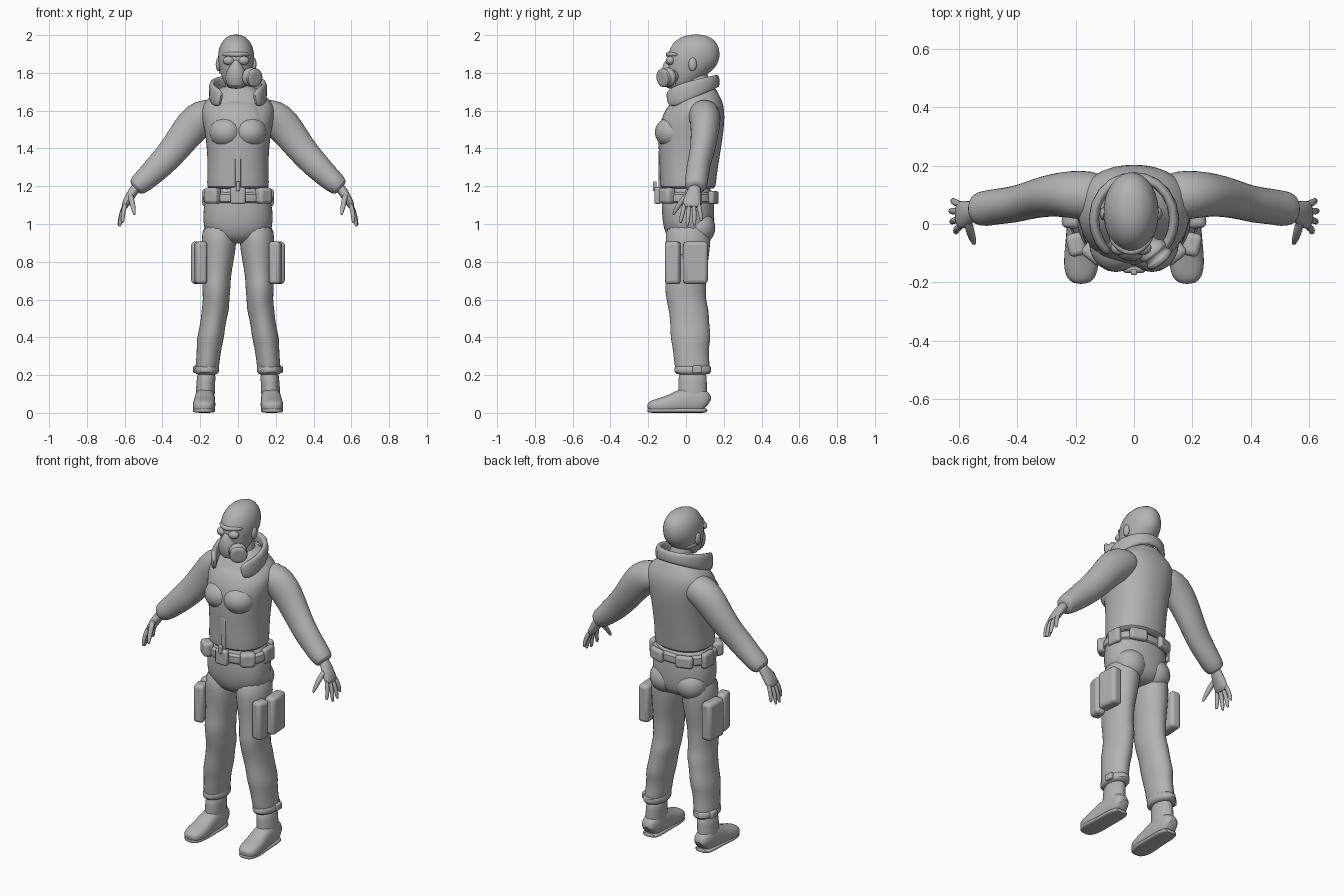
import bpy, bmesh, math
from mathutils import Vector, Matrix

grey = bpy.data.materials.new("cloth grey")
grey.diffuse_color = (0.45, 0.45, 0.45, 1)


def finish(name, bm, mirror=False, subsurf=0, bevel=0, angle=50):
    bmesh.ops.recalc_face_normals(bm, faces=bm.faces)
    me = bpy.data.meshes.new(name)
    bm.to_mesh(me)
    bm.free()
    ob = bpy.data.objects.new(name, me)
    bpy.context.collection.objects.link(ob)
    me.materials.append(grey)
    if bevel:
        m = ob.modifiers.new("bevel", 'BEVEL')
        m.width, m.segments = bevel, 3
    if subsurf:
        ob.modifiers.new("smooth", 'SUBSURF').levels = subsurf
    if mirror:
        ob.modifiers.new("mirror", 'MIRROR').use_mirror_merge = False
    bpy.ops.object.select_all(action='DESELECT')
    ob.select_set(True)
    bpy.context.view_layer.objects.active = ob
    bpy.ops.object.shade_smooth_by_angle(angle=math.radians(angle))
    return ob


def loft(name, rows, ref=None, n=16, power=1.0, mirror=False, floor=False, subsurf=1):
    """Skin rings (x, y, z, a, b); level rings, or across the path with a along ref."""
    bm = bmesh.new()
    pts = [Vector(r[:3]) for r in rows]
    rings = []
    for i, r in enumerate(rows):
        u, v = Vector((1, 0, 0)), Vector((0, 1, 0))
        if ref:
            t = (pts[min(i + 1, len(pts) - 1)] - pts[max(i - 1, 0)]).normalized()
            u = Vector(ref)
            u = (u - t * u.dot(t)).normalized()
            v = t.cross(u)
        ring = []
        for k in range(n):
            c, s = math.cos(math.tau * k / n), math.sin(math.tau * k / n)
            c = math.copysign(abs(c) ** power, c)
            s = math.copysign(abs(s) ** power, s)
            p = pts[i] + u * r[3] * c + v * r[4] * s
            if floor:
                p.z = max(p.z, 0)
            ring.append(bm.verts.new(p))
        rings.append(ring)
    for p, q in zip(rings, rings[1:]):
        for k in range(n):
            bm.faces.new((p[k], p[(k + 1) % n], q[(k + 1) % n], q[k]))
    bm.faces.new(rings[0])
    bm.faces.new(rings[-1])
    return finish(name, bm, mirror, subsurf)


def ball(name, loc, size, mirror=False):
    bm = bmesh.new()
    bmesh.ops.create_uvsphere(bm, u_segments=20, v_segments=12, radius=1,
                              matrix=Matrix.Translation(loc) @ Matrix.Diagonal((*size, 1)))
    return finish(name, bm, mirror)


def box(name, loc, size, bevel, mirror=False, turn=0):
    bm = bmesh.new()
    bmesh.ops.create_cube(bm, size=1, matrix=Matrix.Translation(loc)
                          @ Matrix.Rotation(math.radians(turn), 4, 'Z') @ Matrix.Diagonal((*size, 1)))
    return finish(name, bm, mirror, bevel=bevel)


# Trousers: hips, legs with knee bulges and cloth folds
loft("hips", [(0, .01, 1.22, .155, .13), (0, .01, 1.12, .178, .14), (0, .012, 1.02, .19, .14),
              (0, .018, .95, .175, .13), (0, .02, .91, .11, .10), (0, .02, .895, .04, .06)], n=24, power=.9)
ball("buttock", (.085, .07, .98), (.09, .085, .09), True)
loft("trouser_leg", [(.1, .015, 1.02, .088, .125), (.1, .01, .9, .097, .122), (.108, .008, .8, .085, .112),
                     (.113, .0, .71, .075, .106), (.115, -.003, .67, .078, .112), (.115, .0, .6, .07, .106),
                     (.12, .015, .545, .075, .108), (.128, .018, .5, .069, .105), (.138, .022, .44, .07, .107),
                     (.147, .025, .39, .073, .108), (.152, .025, .35, .067, .098), (.158, .028, .29, .064, .095),
                     (.164, .035, .235, .064, .095), (.166, .035, .2, .056, .085)], mirror=True)
loft("trouser_cuff", [(.164, .035, .255, .055, .085), (.164, .036, .245, .066, .1),
                      (.166, .036, .215, .068, .102), (.166, .036, .2, .055, .085)], mirror=True)
box("cuff_tab", (.222, .06, .23), (.03, .05, .04), .008, True)

# Boots
loft("boot_shaft", [(.166, .036, .23, .052, .08), (.17, .035, .16, .05, .075),
                    (.174, .035, .1, .052, .08), (.175, .035, .04, .052, .08)], mirror=True)
loft("boot_foot", [(.174, .118, .045, .03, .03), (.174, .105, .06, .048, .06), (.174, .05, .07, .054, .075),
                   (.176, -.02, .063, .055, .068), (.178, -.08, .047, .06, .05), (.181, -.14, .036, .062, .042),
                   (.183, -.185, .032, .052, .034), (.183, -.205, .028, .025, .018)],
     ref=(1, 0, 0), power=.8, mirror=True, floor=True)
loft("boot_sole", [(.175, .116, .013, .04, .013), (.175, .07, .013, .058, .013), (.176, -.03, .013, .054, .013),
                   (.181, -.13, .013, .064, .013), (.183, -.19, .013, .05, .013), (.183, -.206, .013, .02, .01)],
     ref=(1, 0, 0), power=.6, mirror=True, floor=True)

# Jacket
loft("jacket", [(0, .01, 1.185, .15, .13), (0, .01, 1.19, .166, .148), (0, .012, 1.25, .163, .15),
                (0, .018, 1.35, .162, .16), (0, .022, 1.45, .17, .172), (0, .032, 1.53, .185, .172),
                (0, .05, 1.6, .2, .155), (0, .068, 1.655, .175, .125), (0, .07, 1.70, .115, .095),
                (0, .07, 1.74, .08, .08)], n=28, power=.88)
ball("chest_panel", (.062, -.065, 1.485), (.092, .1, .085), True)
loft("chest_bib", [(0, -.055, 1.42, .12, .07), (0, -.06, 1.47, .15, .09), (0, -.05, 1.55, .15, .085),
                   (0, -.03, 1.62, .12, .075), (0, -.01, 1.66, .09, .05)], power=.85)
box("front_flap", (0, -.137, 1.29), (.03, .016, .2), .006)

# Collar: a tilted band, low and open at the front, high behind the head
half = [(.085, -.095, 1.66, .03, .012), (.105, -.085, 1.665, .05, .018), (.14, -.02, 1.69, .056, .019),
        (.138, .07, 1.725, .045, .019), (.08, .148, 1.752, .036, .018)]
loft("collar", half + [(0, .168, 1.758, .034, .018)] + [(-r[0], *r[1:]) for r in half[::-1]],
     ref=(0, 0, 1), n=12, power=.75)

# Belt with buckle and pouches
loft("belt", [(0, .01, 1.105, .17, .13), (0, .01, 1.112, .186, .148), (0, .01, 1.165, .184, .15),
              (0, .01, 1.172, .165, .13)], n=28, power=.88)
box("belt_buckle", (0, -.15, 1.15), (.08, .035, .09), .012)
box("buckle_clip", (0, -.165, 1.20), (.022, .02, .05), .006)
box("belt_pouch_front", (.135, -.1, 1.15), (.085, .06, .085), .018, True, 38)
box("belt_pouch_side", (.172, .04, 1.14), (.035, .09, .09), .014, True)
box("belt_pouch_back", (.09, .145, 1.14), (.1, .035, .07), .014, True, -18)

# Thigh pouches
box("thigh_pouch_front", (.198, -.07, .795), (.062, .08, .225), .018, True, -12)
box("thigh_pouch_side", (.212, .05, .795), (.066, .13, .225), .02, True, 4)
box("thigh_strap", (.17, .0, .85), (.04, .15, .03), .006, True)

# Sleeves, hands and fingers
loft("sleeve", [(.09, .085, 1.575, .08, .07), (.16, .098, 1.58, .088, .092), (.215, .102, 1.55, .083, .1),
                (.27, .1, 1.485, .075, .09), (.325, .09, 1.41, .069, .082), (.38, .075, 1.345, .063, .076),
                (.42, .065, 1.305, .064, .073), (.47, .06, 1.255, .062, .065), (.51, .053, 1.22, .063, .06),
                (.54, .05, 1.195, .056, .052), (.548, .05, 1.188, .035, .03)], ref=(0, 1, 0), mirror=True)
loft("hand", [(.525, .05, 1.21, .03, .026), (.55, .045, 1.18, .034, .027), (.575, .035, 1.14, .047, .026),
              (.595, .03, 1.105, .052, .022), (.604, .03, 1.085, .045, .014)], ref=(0, 1, 0), n=12, mirror=True)
for i, (y0, y1, x1, z1) in enumerate([(-.006, -.03, .612, 1.005), (.018, .006, .628, .985),
                                      (.042, .045, .632, .99), (.066, .082, .624, 1.015)]):
    a, b = Vector((.592, y0, 1.115)), Vector((x1, y1, z1))
    m = a.lerp(b, .5) + Vector((.008, 0, 0))
    loft(f"finger_{i + 1}", [(*a, .013, .014), (*m, .013, .013), (*a.lerp(b, .9), .011, .011), (*b, .005, .005)],
         ref=(0, 1, 0), n=8, mirror=True)
loft("thumb", [(.57, .01, 1.16, .017, .018), (.562, -.025, 1.12, .016, .016), (.552, -.055, 1.075, .013, .013),
               (.547, -.07, 1.045, .006, .006)], ref=(0, 1, 0), n=8, mirror=True)

# Head, neck and ears
loft("neck", [(0, .06, 1.64, .075, .075), (-.005, .055, 1.72, .064, .07), (-.01, .055, 1.82, .062, .07)])
loft("head", [(-.01, -.03, 1.715, .03, .035), (-.01, -.015, 1.735, .058, .07), (-.01, .0, 1.78, .078, .095),
              (-.01, .03, 1.83, .092, .135), (-.01, .04, 1.885, .099, .142), (-.01, .046, 1.935, .092, .132),
              (-.01, .05, 1.975, .07, .104), (-.01, .052, 1.998, .038, .058), (-.01, .052, 2.003, .012, .02)], n=20)
for s in (-1, 1):
    ball("ear", (-.01 + s * .094, .035, 1.845), (.014, .022, .036))
    ball("eye_lens", (-.01 + s * .038, -.082, 1.865), (.032, .025, .024))
loft("brow", [(-.085, -.04, 1.895, .008, .01), (-.05, -.085, 1.9, .014, .014), (-.01, -.1, 1.896, .013, .014),
              (.03, -.085, 1.9, .014, .014), (.065, -.04, 1.895, .008, .01)], ref=(0, 0, 1), n=10)

# Breathing mask with nose bridge, strap and side filter
loft("mask", [(-.01, -.065, 1.715, .025, .025), (-.01, -.075, 1.73, .05, .045), (-.01, -.075, 1.775, .062, .055),
              (-.01, -.08, 1.815, .05, .05), (-.01, -.085, 1.85, .025, .035), (-.01, -.085, 1.872, .012, .02)])
loft("mask_strap", [(x, y, 1.805 + .03 * (y + .05), .012, .006) for x, y in
                    [(-.06, -.07), (-.09, -.02), (-.1, .04), (-.08, .12)]], ref=(0, 0, 1), n=8)
start, aim = Vector((.03, -.05, 1.785)), Vector((.62, -.76, -.12)).normalized()
loft("mask_filter", [(*(start + aim * d), r, r) for d, r in
                     [(0, .034), (.035, .034), (.042, .05), (.062, .054), (.068, .044), (.08, .044),
                      (.086, .052), (.1, .05), (.106, .038), (.106, .03), (.096, .026)]], ref=(0, 0, 1), n=20)
